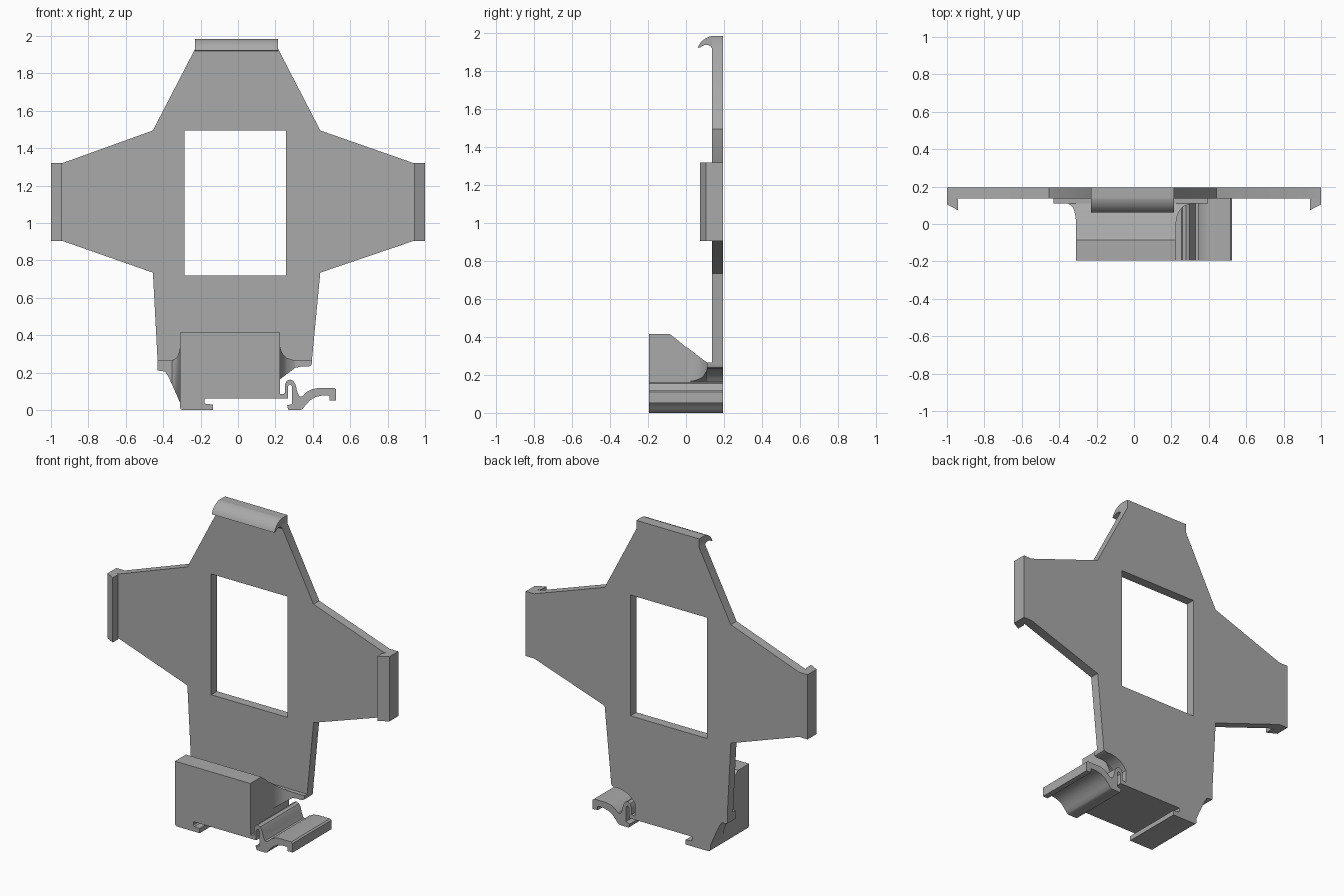
import bpy
import bmesh
from mathutils import Vector

cube = bpy.data.objects.get("Cube")
if cube:
    bpy.data.objects.remove(cube, do_unlink=True)

# Single plastic colour
grey = bpy.data.materials.new("mid_grey_plastic")
grey.use_nodes = True
COLOUR = (0.4, 0.4, 0.4, 1)
grey.diffuse_color = COLOUR
grey.node_tree.nodes["Principled BSDF"].inputs["Base Color"].default_value = COLOUR

BACK, FRONT = 0.196, -0.196
PLATE_FRONT, FLANGE_FRONT = 0.137, 0.11


def finish(name, bm):
    bmesh.ops.recalc_face_normals(bm, faces=bm.faces)
    mesh = bpy.data.meshes.new(name)
    bm.to_mesh(mesh)
    bm.free()
    obj = bpy.data.objects.new(name, mesh)
    bpy.context.collection.objects.link(obj)
    mesh.materials.append(grey)
    bpy.ops.object.select_all(action='DESELECT')
    obj.select_set(True)
    bpy.context.view_layer.objects.active = obj
    bpy.ops.object.shade_smooth_by_angle(angle=0.6)
    return obj


def prism(name, loops, axis, lo, hi):
    """Fill the outline (first loop) minus holes and extrude along an axis."""
    place = {"x": lambda a, b: (lo, a, b),
             "y": lambda a, b: (a, lo, b),
             "z": lambda a, b: (a, b, lo)}[axis]
    bm = bmesh.new()
    edges = []
    for loop in loops:
        verts = [bm.verts.new(place(*p)) for p in loop]
        edges += [bm.edges.new((v, verts[i - 1])) for i, v in enumerate(verts)]
    bmesh.ops.triangle_fill(bm, edges=edges, use_beauty=True)
    out = bmesh.ops.extrude_face_region(bm, geom=bm.faces[:], use_keep_orig=True)
    move = Vector([(hi - lo) * (axis == k) for k in "xyz"])
    moved = [g for g in out["geom"] if isinstance(g, bmesh.types.BMVert)]
    bmesh.ops.translate(bm, verts=moved, vec=move)
    return finish(name, bm)


# Cross-shaped back plate with a rectangular window
outline = [(-0.23, 1.985), (-0.23, 1.93), (-0.455, 1.495), (-0.94, 1.32),
           (-1, 1.32), (-1, 0.905), (-0.94, 0.905), (-0.455, 0.735),
           (-0.43, 0.265), (0.395, 0.265), (0.44, 0.735), (0.94, 0.905),
           (1, 0.905), (1, 1.32), (0.94, 1.32), (0.44, 1.495),
           (0.215, 1.93), (0.215, 1.985)]
window = [(-0.286, 0.72), (0.257, 0.72), (0.257, 1.495), (-0.286, 1.495)]
prism("back_plate", [outline, window], "y", PLATE_FRONT, BACK)

# Lips at the ends of the side arms
lip = [(1, PLATE_FRONT), (1, 0.105), (0.94, 0.073), (0.94, 0.123),
       (0.945, 0.133), (0.955, PLATE_FRONT)]
for name, side in (("left_lip", 1), ("right_lip", -1)):
    prism(name, [[(side * x, y) for x, y in lip]], "z", 0.905, 1.32)

# Curved hook on the top arm
hook = [(PLATE_FRONT, 1.985), (0.125, 1.983), (0.1, 1.971), (0.08, 1.955),
        (0.068, 1.937), (0.062, 1.922), (0.075, 1.926), (0.095, 1.937),
        (0.115, 1.938), (0.128, 1.932), (PLATE_FRONT, 1.92)]
prism("top_hook", [hook], "x", -0.23, 0.215)

# Flange joining plate and clamp block
flange = [(-0.43, 0.265), (-0.43, 0.212), (-0.39, 0.206), (-0.373, 0.18),
          (-0.352, 0.135), (-0.31, 0.04), (-0.31, 0.062), (0.225, 0.062),
          (0.225, 0.165), (0.24, 0.185), (0.265, 0.208), (0.3, 0.225),
          (0.335, 0.232), (0.375, 0.232), (0.39, 0.238), (0.395, 0.25),
          (0.395, 0.265)]
prism("flange", [flange], "y", FLANGE_FRONT, BACK)

# Clamp block with a sloped back
block = [(FRONT, 0.062), (FLANGE_FRONT, 0.062), (FLANGE_FRONT, 0.265),
         (0.06, 0.298), (0, 0.345), (-0.05, 0.388), (-0.085, 0.415),
         (FRONT, 0.415)]
prism("clamp_block", [block], "x", -0.31, 0.225)

# Curved gussets blending the block sides into the flange
for name, x, side, base, reach, drop in (
        ("right_gusset", -0.31, -1, 0.04, 0.042, 0.095),
        ("left_gusset", 0.225, 1, 0.165, 0.08, 0.06)):
    bm = bmesh.new()
    rings = []
    for i in range(7):
        t = i / 6
        d = reach * (1 - (1 - t * t) ** 0.5)
        y = 0.0 + FLANGE_FRONT * t
        top = 0.265 + 0.77 * (FLANGE_FRONT - y)
        low = base + drop * d / reach
        rings.append([bm.verts.new(p) for p in (
            (x, y, base), (x + side * d, y, low),
            (x + side * d, y, top), (x, y, top))])
    for a, b in zip(rings, rings[1:]):
        for k in range(4):
            bm.faces.new((a[k], a[k - 1], b[k - 1], b[k]))
    bm.faces.new(rings[-1])
    bmesh.ops.remove_doubles(bm, verts=bm.verts, dist=0.0001)
    finish(name, bm)

# Fixed rail jaw under the block
jaw = [(-0.31, 0.062), (-0.31, 0.015), (-0.305, 0.004), (-0.295, 0),
       (-0.135, 0), (-0.135, 0.03), (-0.172, 0.033), (-0.18, 0.04),
       (-0.18, 0.062)]
prism("fixed_jaw", [jaw], "y", FRONT, BACK)

# Sprung hairpin clip with release lever
clip = [(0.225, 0.085), (0.25, 0.088), (0.25, 0.135), (0.26, 0.156),
        (0.278, 0.164), (0.296, 0.156), (0.308, 0.135), (0.316, 0.1),
        (0.328, 0.074), (0.345, 0.074), (0.37, 0.098), (0.398, 0.112),
        (0.428, 0.118), (0.515, 0.118), (0.525, 0.11), (0.525, 0.052),
        (0.49, 0.052), (0.49, 0.078), (0.45, 0.078), (0.415, 0.07),
        (0.385, 0.052), (0.36, 0.025), (0.345, 0.006), (0.332, 0),
        (0.27, 0), (0.262, 0.025), (0.29, 0.032), (0.29, 0.125),
        (0.278, 0.137), (0.266, 0.125), (0.266, 0.062), (0.225, 0.062)]
prism("spring_clip", [clip], "y", FRONT, BACK)
